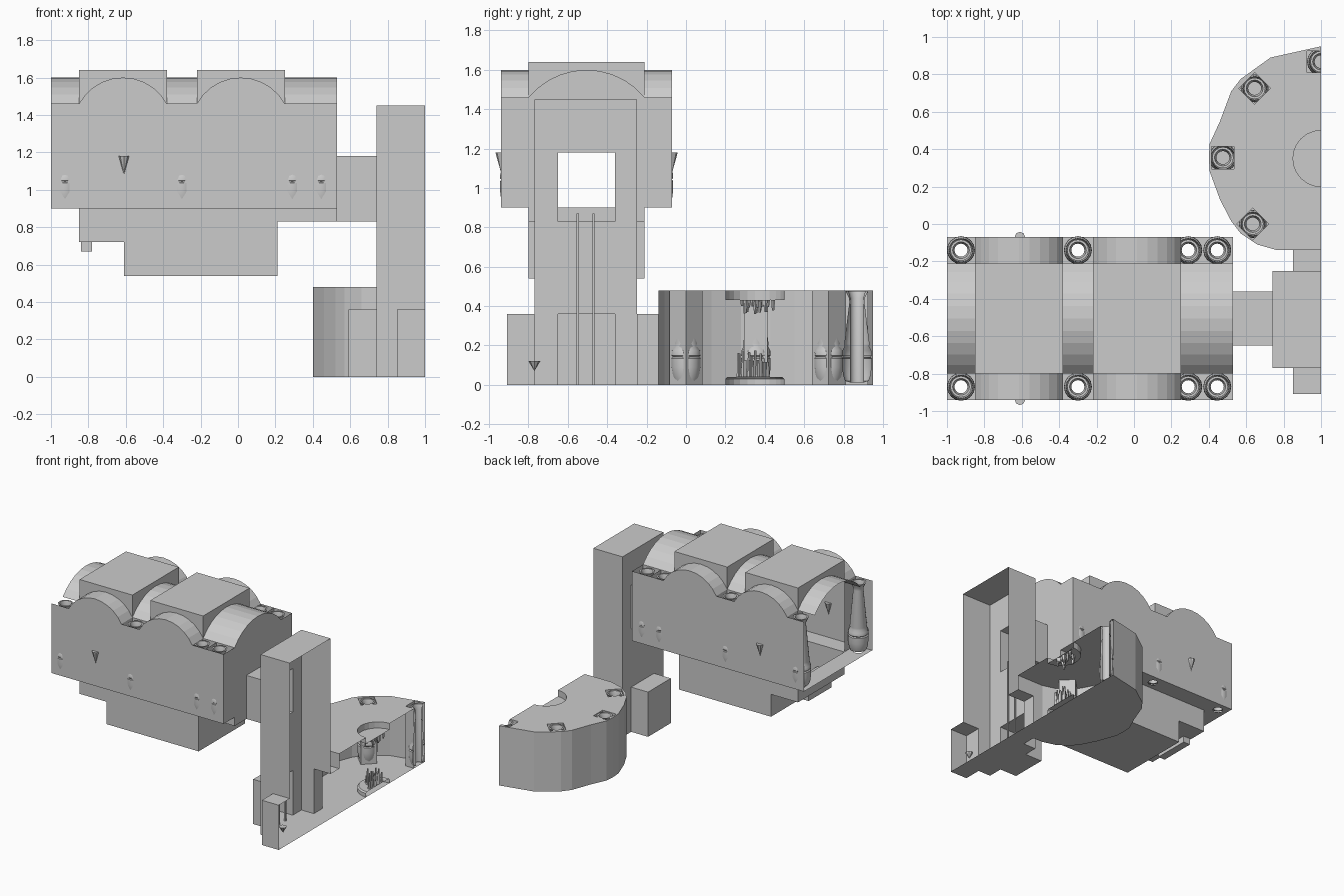
import bpy, bmesh, math, random
from mathutils import Vector

if "Cube" in bpy.data.objects:
    bpy.data.objects.remove(bpy.data.objects["Cube"])
random.seed(4)


def finish(bm, name, smooth=False):
    bmesh.ops.remove_doubles(bm, verts=bm.verts, dist=0.0004)
    bmesh.ops.recalc_face_normals(bm, faces=bm.faces)
    me = bpy.data.meshes.new(name)
    bm.to_mesh(me)
    bm.free()
    ob = bpy.data.objects.new(name, me)
    bpy.context.collection.objects.link(ob)
    if smooth:
        bpy.ops.object.select_all(action='DESELECT')
        ob.select_set(True)
        bpy.context.view_layer.objects.active = ob
        bpy.ops.object.shade_smooth_by_angle(angle=math.radians(40))
    return ob


def face(bm, pts):
    return bm.faces.new([bm.verts.new(p) for p in pts])


def put(axis, pos, a, b):
    return [(pos, a, b), (a, pos, b), (a, b, pos)][axis]


# flat wall perpendicular to an axis, with rectangular openings (a0, a1, b0, b1)
def sheet(bm, axis, pos, a0, a1, b0, b1, holes=()):
    us = sorted({a0, a1} | {u for h in holes for u in h[:2] if a0 < u < a1})
    vs = sorted({b0, b1} | {v for h in holes for v in h[2:] if b0 < v < b1})
    for u, U in zip(us, us[1:]):
        for v, V in zip(vs, vs[1:]):
            cu, cv = (u + U) / 2, (v + V) / 2
            if not any(h[0] < cu < h[1] and h[2] < cv < h[3] for h in holes):
                face(bm, [put(axis, pos, *p) for p in ((u, v), (U, v), (U, V), (u, V))])


# thin hollow box; skip lists missing sides, holes maps a side to its openings
def shell(bm, x, y, z, skip=(), holes={}):
    spans = (x, y, z)
    for axis in range(3):
        o = [spans[i] for i in range(3) if i != axis]
        for k, sign in enumerate("-+"):
            key = sign + "xyz"[axis]
            if key not in skip:
                sheet(bm, axis, spans[axis][k], *o[0], *o[1], holes.get(key, ()))


def arc(a0, a1, base=1.46, peak=1.6, n=10):
    w, h = (a1 - a0) / 2, peak - base
    r = (w * w + h * h) / (2 * h)
    t = math.asin(w / r)
    return [((a0 + a1) / 2 + r * math.sin(s), peak - r + r * math.cos(s))
            for s in (-t + 2 * t * i / n for i in range(n + 1))]


def lathe(bm, prof, cx, cy, n=16, half=False):
    a0, span = (math.pi / 2, math.pi) if half else (0, 2 * math.pi)
    for i in range(n):
        c = [(math.cos(a), math.sin(a)) for a in (a0 + span * i / n, a0 + span * (i + 1) / n)]
        for (r, z), (R, Z) in zip(prof, prof[1:]):
            q = [(cx + r * c[0][0], cy + r * c[0][1], z), (cx + r * c[1][0], cy + r * c[1][1], z),
                 (cx + R * c[1][0], cy + R * c[1][1], Z), (cx + R * c[0][0], cy + R * c[0][1], Z)]
            if r < 1e-6:
                q.pop(0)
            elif R < 1e-6:
                q.pop()
            face(bm, q)


# hollow turned column
def column(name, cx, cy, z0, h, half=False):
    bm = bmesh.new()
    body = [(.035, .012), (.06, .02), (.07, .05), (.075, .09), (.075, .135), (.068, .142), (.075, .15),
            (.073, .175), (.062, .195), (.064, .21)]
    prof = [(r, z0 + z) for r, z in body]
    prof += [(.038, z0 + h - .06), (.04, z0 + h - .04), (.057, z0 + h - .004), (.045, z0 + h - .004),
             (.035, z0 + h - .04), (.035, z0 + .012)]
    lathe(bm, prof, cx, cy, 8 if half else 16, half)
    finish(bm, name, True)


Y0, Y1, YA, YB = -.94, -.07, -.80, -.21
BAYS = [(-.85, -.38), (-.22, .25)]
PIERS = [(-1, -.85), (-.38, -.22), (.25, .37), (.37, .53)]
POSTS = [-.925, -.30, .29, .445]
DOOR = (-.65, -.36)

# main hall outer walls, with arched gables over the bays
bm = bmesh.new()
for y in (Y0, Y1):
    sheet(bm, 1, y, -1, .53, .9, 1.46)
    for b in BAYS:
        face(bm, [(x, y, z) for x, z in arc(*b)])
sheet(bm, 0, .53, Y0, Y1, .9, 1.46, [(*DOOR, .83, 1.18)])
sheet(bm, 0, .53, YA, YB, .83, .9, [(*DOOR, .83, 1.18)])
face(bm, [(.53, y, z) for y, z in arc(YA, YB)])
finish(bm, "hall_walls")

# hall vaults: long barrel and short side vaults
bm = bmesh.new()
for x0, x1 in [(-1, -.85), (-.38, -.22), (.25, .53)]:
    for (y, z), (Y, Z) in zip(arc(YA, YB), arc(YA, YB)[1:]):
        face(bm, [(x0, y, z), (x1, y, z), (x1, Y, Z), (x0, Y, Z)])
for b in BAYS:
    for y0, y1 in [(Y0, YA), (YB, Y1)]:
        for (x, z), (X, Z) in zip(arc(*b), arc(*b)[1:]):
            face(bm, [(x, y0, z), (X, y0, Z), (X, y1, Z), (x, y1, z)])
finish(bm, "hall_vaults")

# raised square roof bays, open below along the vault arches
bm = bmesh.new()
for b in BAYS:
    sheet(bm, 2, 1.64, *b, YA, YB)
    for axis, ends, span in ((0, b, (YA, YB)), (1, (YA, YB), b)):
        pts = arc(*span)
        for pos in ends:
            for (a, z), (A, Z) in zip(pts, pts[1:]):
                face(bm, [put(axis, pos, *p) for p in ((a, z), (A, Z), (A, 1.64), (a, 1.64))])
finish(bm, "roof_bays")

# hall floor: entry strip, side alcoves and stepped pit
bm = bmesh.new()
for b in BAYS:
    sheet(bm, 2, .9, *b, Y0, YA)
    sheet(bm, 2, .9, *b, YB, Y1)
steps = [(-1, .9), (-.85, .9), (-.85, .72), (-.61, .72), (-.61, .54), (.21, .54), (.21, .83), (.53, .83)]
for (x, z), (X, Z) in zip(steps, steps[1:]):
    face(bm, [(x, YA, z), (X, YA, Z), (X, YB, Z), (x, YB, z)])
for y in (YA, YB):
    for x0, x1, z in [(-.85, -.61, .72), (-.61, .21, .54), (.21, .53, .83)]:
        sheet(bm, 1, y, x0, x1, z, .9)
shell(bm, (-.84, -.78), DOOR, (.67, .72), ["+z"])
finish(bm, "hall_floor")

# column shafts along the hall, floors pierced by a round hole
bm = bmesh.new()
for (x0, x1), cx in zip(PIERS, POSTS):
    for y0, y1, yin in [(Y0, YA, YA), (YB, Y1, YB)]:
        cy = (y0 + y1) / 2
        if x0 > -1:
            sheet(bm, 1, yin, x0, x1, .9, 1.46)
            sheet(bm, 0, x0, y0, y1, .9, 1.46)
        if x1 < .5:
            sheet(bm, 0, x1, y0, y1, .9, 1.46)
        ring = []
        for i in range(16):
            c, s = math.cos(i * math.pi / 8), math.sin(i * math.pi / 8)
            m = max(abs(c), abs(s))
            fx = (x1 - cx) if c > 0 else (cx - x0)
            ring.append(((cx + .036 * c, cy + .036 * s, .9), (cx + fx * c / m, cy + .07 * s / m, .9)))
        for i in range(16):
            (a, b), (c, d) = ring[i], ring[(i + 1) % 16]
            face(bm, [a, b, d, c])
        column("hall_column", cx, cy, .9, .56)
finish(bm, "hall_shafts")

# wall spikes, half sunk in the walls
for x, y, z, r, h in [(-.61, Y0, 1.08, .028, .1), (-.61, Y1, 1.08, .028, .1), (.94, -.77, .07, .03, .05)]:
    bm = bmesh.new()
    lathe(bm, [(0, z), (r, z + h), (0, z + h)], x, y, 8)
    finish(bm, "wall_spike")

# tower, cut open on its right side, with passages leading off
bm = bmesh.new()
shell(bm, (.74, 1), (-.77, -.25), (0, 1.45), ["+x"],
      {"-x": [(*DOOR, 0, .36), (*DOOR, .83, 1.18)], "-y": [(.85, 1, 0, .36)], "+y": [(.85, 1, 0, .36)]})
finish(bm, "tower")
for name, x, y, z, skip in [
        ("bridge_passage", (.53, .74), DOOR, (.83, 1.18), ["-x", "+x"]),
        ("side_niche", (.59, .74), DOOR, (0, .36), ["+x"]),
        ("front_niche", (.85, 1), (-.91, -.77), (0, .36), ["+x", "+y"]),
        ("rear_passage", (.85, 1), (-.25, -.14), (0, .36), ["+x", "-y", "+y"])]:
    bm = bmesh.new()
    shell(bm, x, y, z, skip)
    finish(bm, name)

# ladder rails in the tower
bm = bmesh.new()
for y in (-.55, -.47):
    shell(bm, (.745, .757), (y - .006, y + .006), (0, .87))
finish(bm, "ladder_rails")

# round chamber: walls, floor and pierced roof
OUT = [(1, .95), (.73, .89), (.57, .775), (.52, .71), (.46, .55), (.405, .43), (.4, .355), (.405, .28),
       (.46, .13), (.52, .015), (.57, -.05), (.66, -.11), (.765, -.14), (1, -.14)]
H = .48
SHAFTS = [(.645, .725, 45), (.475, .355, 0), (.635, 0, 45)]


def square(cx, cy, ang, h=.06):
    a = math.radians(ang)
    return [(cx + h * (u * math.cos(a) - v * math.sin(a)), cy + h * (u * math.sin(a) + v * math.cos(a)))
            for u, v in ((-1, -1), (1, -1), (1, 1), (-1, 1))]


bm = bmesh.new()
for p, q in list(zip(OUT, OUT[1:]))[:-1]:
    face(bm, [(*p, 0), (*q, 0), (*q, H), (*p, H)])
sheet(bm, 1, -.14, .765, 1, 0, H, [(.85, 1, 0, .36)])
face(bm, [(*p, 0) for p in OUT])
finish(bm, "chamber_walls")

bm = bmesh.new()
well = [(1 - .15 * math.sin(i * math.pi / 12), .35 - .15 * math.cos(i * math.pi / 12)) for i in range(13)]
notch = [(1, .81), (.925, .81), (.925, .925), (1, .925)]
edges = []
for loop in [OUT + well + notch] + [square(*s) for s in SHAFTS]:
    vs = [bm.verts.new((*p, H)) for p in loop]
    edges += [bm.edges.new((vs[i - 1], vs[i])) for i in range(len(vs))]
bmesh.ops.triangle_fill(bm, use_beauty=True, use_dissolve=False, edges=edges, normal=Vector((0, 0, 1)))
finish(bm, "chamber_roof")

# chamber shafts and columns
bm = bmesh.new()
for s in SHAFTS:
    sq = square(*s)
    for i in range(4):
        face(bm, [(*sq[i - 1], 0), (*sq[i], 0), (*sq[i], H), (*sq[i - 1], H)])
    column("chamber_column", s[0], s[1], 0, H)
for p, q in zip(notch, notch[1:]):
    face(bm, [(*p, 0), (*q, 0), (*q, H), (*p, H)])
finish(bm, "chamber_shafts")
column("chamber_column", 1, .868, 0, H, True)

# roof recess and floor plinth, each with a cluster of spikes
bm = bmesh.new()
lathe(bm, [(.15, H), (.15, .43), (0, .43)], 1, .35, 12, True)
finish(bm, "roof_recess")
bm = bmesh.new()
lathe(bm, [(.15, 0), (.15, .03), (.14, .04), (0, .04)], 1, .35, 12, True)
finish(bm, "floor_plinth")
for name, base, lo, hi in (("floor_spikes", .04, .05, .14), ("roof_spikes", .43, -.03, -.07)):
    bm = bmesh.new()
    for i in range(24):
        a, d = random.uniform(math.pi / 2, 1.5 * math.pi), random.uniform(.01, .1)
        x, y = min(.988, 1 + d * math.cos(a)), .35 + d * math.sin(a)
        tip = base + random.uniform(lo, hi)
        lathe(bm, [(.011, base), (.006, tip), (0, tip)], x, y, 5)
    finish(bm, name)
